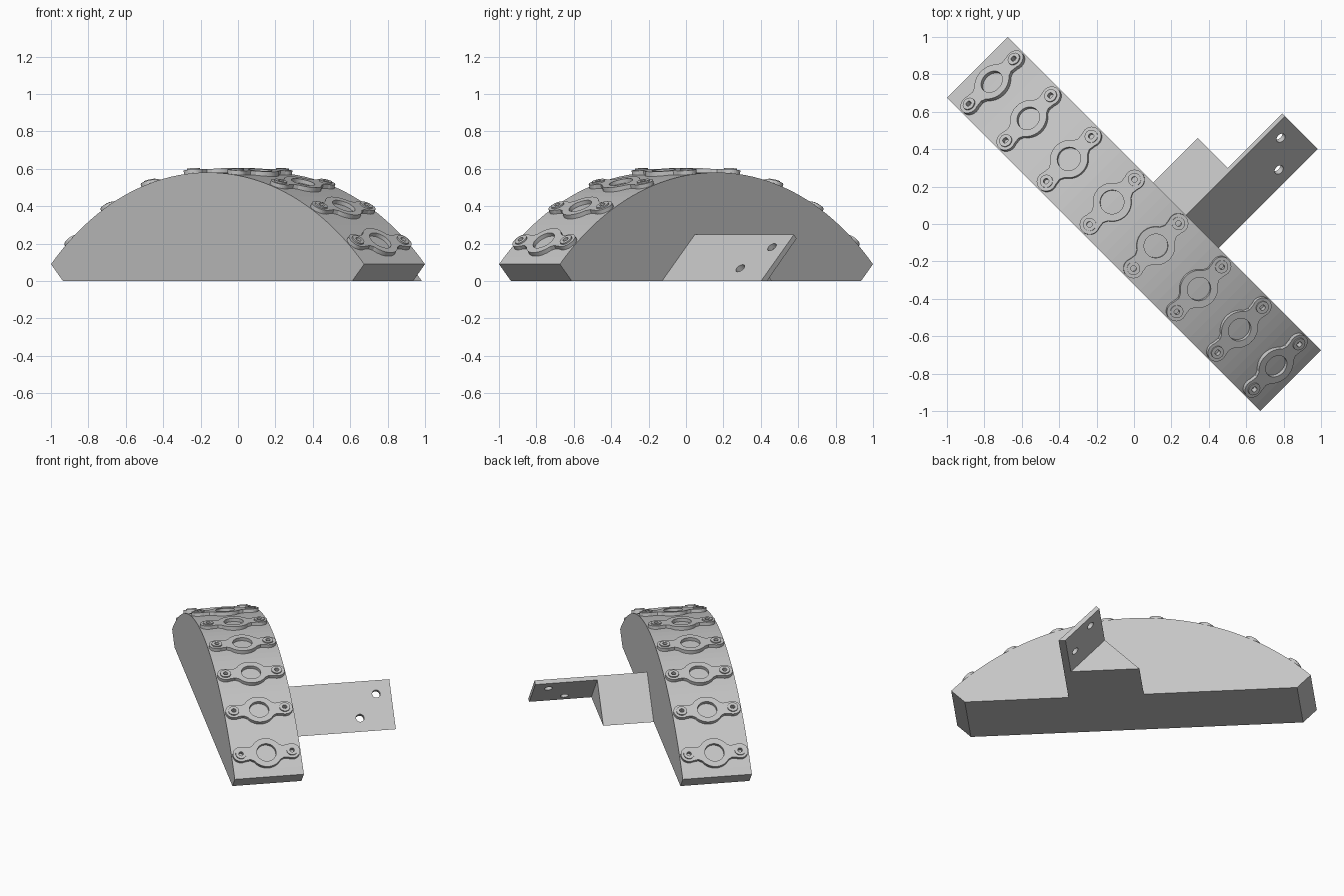
import bpy, bmesh
from math import sin, cos, pi, radians
from mathutils import Matrix, Vector

cube = bpy.data.objects.get("Cube")
if cube:
    bpy.data.objects.remove(cube)

R, ZC = 1.674, -1.094          # arch radius and height of its centre
HALF_WIDTH = 0.23
TURN = Matrix.Rotation(radians(-45), 4, 'Z')     # whole model sits diagonally
UPRIGHT = Matrix.Rotation(radians(90), 4, 'X')   # profile plane to vertical

grey = bpy.data.materials.new("plain grey")
grey.use_nodes = True
colour = (0.56, 0.56, 0.56, 1)
grey.diffuse_color = colour
grey.node_tree.nodes["Principled BSDF"].inputs["Base Color"].default_value = colour


def arc(cx, cy, r, start, end, steps):
    """Points on an arc, angles in degrees."""
    angles = [radians(start + (end - start) * i / steps) for i in range(steps + 1)]
    return [(cx + r * cos(a), cy + r * sin(a)) for a in angles]


def circle(cx, cy, r, sides=24):
    return arc(cx, cy, r, 0, 360, sides)[:-1]


def slab(name, loops, thickness):
    """Mesh of a flat outline (further loops are holes), thick along z."""
    curve = bpy.data.curves.new(name, 'CURVE')
    curve.dimensions = '2D'
    curve.fill_mode = 'BOTH'
    curve.extrude = thickness / 2
    for loop in loops:
        spline = curve.splines.new('POLY')
        spline.points.add(len(loop) - 1)
        for point, (x, y) in zip(spline.points, loop):
            point.co = (x, y, 0, 1)
        spline.use_cyclic_u = True
    temp = bpy.data.objects.new(name, curve)
    bpy.context.collection.objects.link(temp)
    deps = bpy.context.evaluated_depsgraph_get()
    mesh = bpy.data.meshes.new_from_object(temp.evaluated_get(deps))
    bpy.data.objects.remove(temp)
    bm = bmesh.new()
    bm.from_mesh(mesh)
    bmesh.ops.remove_doubles(bm, verts=bm.verts, dist=0.0001)
    bmesh.ops.recalc_face_normals(bm, faces=bm.faces)
    for face in bm.faces:
        face.smooth = False
    bm.to_mesh(mesh)
    bm.free()
    mesh.name = name
    mesh.materials.clear()
    mesh.materials.append(grey)
    return mesh


def place(name, mesh, matrix):
    obj = bpy.data.objects.new(name, mesh)
    bpy.context.collection.objects.link(obj)
    obj.matrix_world = TURN @ matrix
    return obj


def extrude_profile(name, profile, y0, y1):
    """Vertical profile swept across the width from y0 to y1."""
    shift = Matrix.Translation((0, (y0 + y1) / 2, 0))
    return place(name, slab(name, [profile], y1 - y0), shift @ UPRIGHT)


# Arched body with radial ends
foot = -ZC
profile = arc(0, ZC, R, 45, 135, 48) + [(-foot, 0), (foot, 0)]
extrude_profile("arched_body", profile, -HALF_WIDTH, HALF_WIDTH)

# Triangular gusset, then the thin sloping plate beyond it
apex, toe = (0.163, 0.248), (0.411, 0)
extrude_profile("bracket_gusset", [apex, (-0.085, 0), toe], HALF_WIDTH - 0.03, 0.566)
plate = extrude_profile("bracket_plate",
                        [apex, (0.1425, 0.2275), (0.366, 0), toe], 0.566, 0.979)

# Screw holes square to the plate
for i, (u, v) in enumerate([(0.23, 0.88), (0.343, 0.753)]):
    mesh = slab("hole_cutter", [circle(0, 0, 0.027)], 0.2)
    tilt = Matrix.Rotation(radians(45), 4, 'Y')
    cutter = place("hole_cutter", mesh, Matrix.Translation((u, v, toe[0] - u)) @ tilt)
    cutter.hide_render = True
    cutter.hide_set(True)
    cutter.display_type = 'WIRE'
    cut = plate.modifiers.new("screw_hole", 'BOOLEAN')
    cut.operation = 'DIFFERENCE'
    cut.solver = 'EXACT'
    cut.object = cutter
bpy.context.view_layer.update()
deps = bpy.context.evaluated_depsgraph_get()
drilled = bpy.data.meshes.new_from_object(plate.evaluated_get(deps))
plate.modifiers.clear()
plate.data = drilled
for obj in [o for o in bpy.data.objects if o.name.startswith("hole_cutter")]:
    bpy.data.objects.remove(obj)

# Mounting flange: round hub with an ear on each side
EAR = 0.17
half = arc(0, EAR, 0.053, -25, 205, 20)          # ear
half += [(-0.043, 0.112)]                        # concave neck
half += arc(0, 0, 0.103, 123, 237, 20)           # side of the hub
half += [(-0.043, -0.112)]
outline = half + [(-x, -y) for x, y in half]
ears = (-EAR, EAR)
flange = slab("flange",
              [outline, circle(0, 0, 0.064, 32)] + [circle(0, y, 0.015, 16) for y in ears],
              0.028)

# Raised collars around the ear holes
collars = slab("ear_collars",
               [circle(0, y, r, 20) for y in ears for r in (0.035, 0.015)], 0.02)

# Eight flanges spaced evenly over the arch
for i in range(8):
    angle = radians(-45 + 90 * (i + 0.5) / 8)
    seat = (Matrix.Translation((0, 0, ZC)) @ Matrix.Rotation(angle, 4, 'Y')
            @ Matrix.Translation((0, 0, R)))
    place(f"flange_{i + 1}", flange, seat @ Matrix.Translation((0, 0, 0.008)))
    place(f"ear_collars_{i + 1}", collars, seat @ Matrix.Translation((0, 0, 0.02)))
